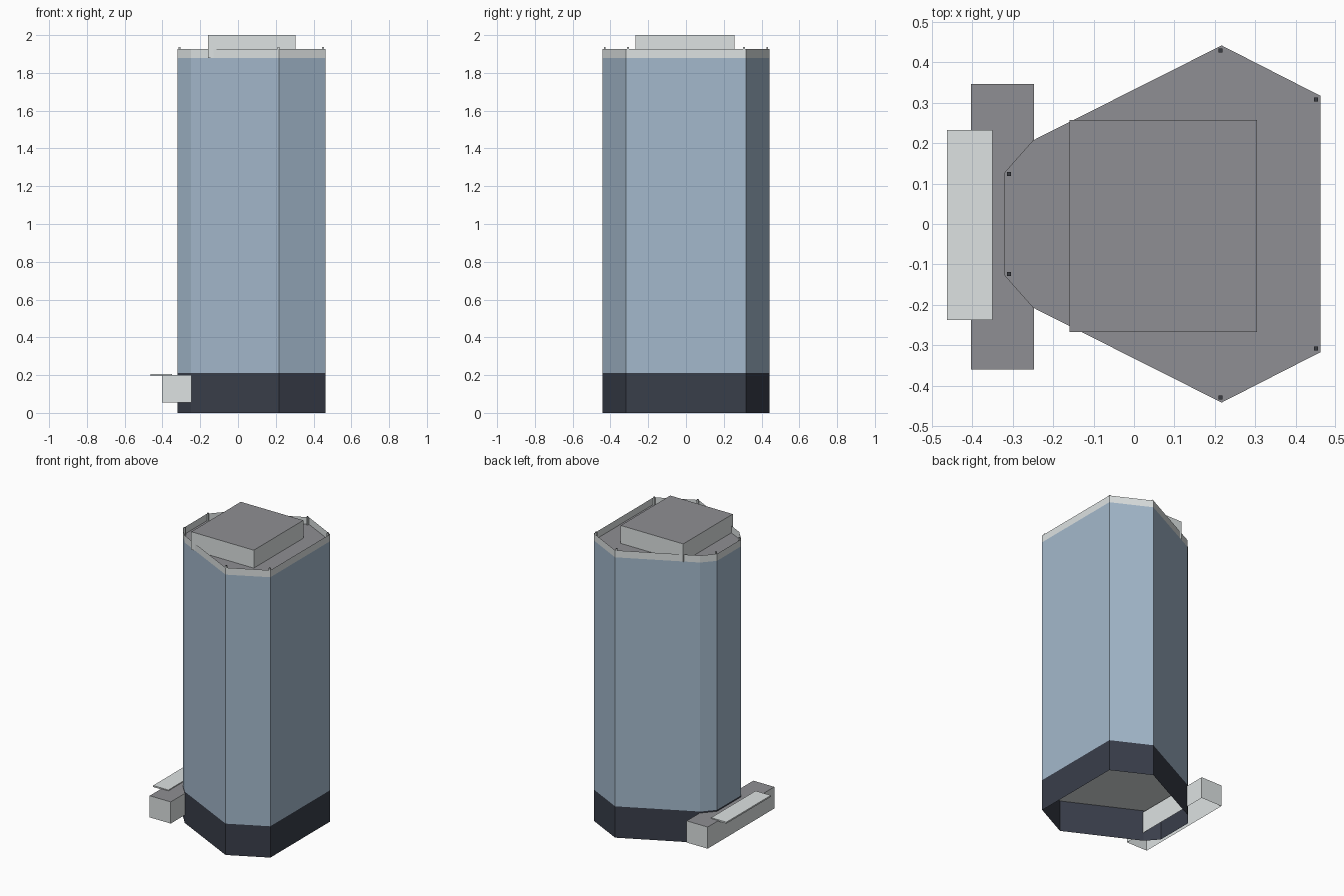
import bpy, bmesh

if "Cube" in bpy.data.objects:
    bpy.data.objects.remove(bpy.data.objects["Cube"])


def make_material(name, rgb):
    linear = [((c / 255 + 0.055) / 1.055) ** 2.4 for c in rgb]
    mat = bpy.data.materials.new(name)
    mat.use_nodes = True
    mat.diffuse_color = (*linear, 1)
    mat.node_tree.nodes["Principled BSDF"].inputs["Base Color"].default_value = (*linear, 1)
    return mat


glass = make_material("blue glass", (164, 185, 204))
plinth_dark = make_material("dark plinth", (57, 62, 74))
concrete = make_material("pale concrete", (221, 226, 226))
roof_grey = make_material("roof grey", (143, 143, 147))
post_dark = make_material("post dark", (58, 60, 66))


def finish(bm, name, *mats):
    mesh = bpy.data.meshes.new(name)
    bm.to_mesh(mesh)
    bm.free()
    for m in mats:
        mesh.materials.append(m)
    obj = bpy.data.objects.new(name, mesh)
    bpy.context.collection.objects.link(obj)


def wall_band(name, outline, z0, z1, mat):
    """Open ring of upright walls along the outline."""
    bm = bmesh.new()
    low, high = ([bm.verts.new((x, y, z)) for x, y in outline] for z in (z0, z1))
    n = len(outline)
    for i in range(n):
        j = (i + 1) % n
        bm.faces.new((low[i], low[j], high[j], high[i]))
    finish(bm, name, mat)


def slab(name, outline, z, mat, up=True):
    """Flat sheet filling the outline."""
    bm = bmesh.new()
    verts = [bm.verts.new((x, y, z)) for x, y in outline]
    bm.faces.new(verts if up else verts[::-1])
    finish(bm, name, mat)


def box(name, xs, ys, zs, side_mat, top_mat, open_bottom=False):
    """Box whose upward face has its own colour; the underside may be open."""
    bm = bmesh.new()
    bmesh.ops.create_cube(bm, size=1)
    for v in bm.verts:
        v.co = [r[0] + (c + 0.5) * (r[1] - r[0]) for c, r in zip(v.co, (xs, ys, zs))]
    bm.normal_update()
    for f in bm.faces:
        f.material_index = int(f.normal.z > 0.9)
    if open_bottom:
        under = [f for f in bm.faces if f.normal.z < -0.9]
        bmesh.ops.delete(bm, geom=under, context="FACES_ONLY")
    finish(bm, name, side_mat, top_mat)


# Eight-sided footprint, counter-clockwise
half = [(0.462, 0.317), (0.217, 0.442), (-0.25, 0.207), (-0.32, 0.128)]
footprint = half + [(x, -y) for x, y in reversed(half)]
BASE, ROOF, RIM = 0.21, 1.88, 1.927

# Tower: open plinth, glass shaft, low parapet
wall_band("plinth_walls", footprint, 0, BASE, plinth_dark)
wall_band("glass_walls", footprint, BASE, ROOF, glass)
wall_band("parapet", footprint, ROOF, RIM, concrete)
slab("plinth_soffit", footprint, BASE, concrete, up=False)
slab("roof_deck", footprint, ROOF, roof_grey)

# Slim corner posts with dark caps, rising just above the parapet
for x, y in ((0.451, 0.308), (0.214, 0.43), (-0.309, 0.124)):
    for side, sign in (("back", 1), ("front", -1)):
        cy = y * sign
        box(f"corner_post_{side}", (x - 0.005, x + 0.005), (cy - 0.005, cy + 0.005),
            (ROOF, 1.936), concrete, post_dark)

# Rooftop plant room
box("plant_room", (-0.16, 0.304), (-0.267, 0.258), (ROOF, 2.0), concrete, roof_grey,
    open_bottom=True)

# Entrance block, hollow from below, with flat canopy
box("entrance_block", (-0.403, -0.247), (-0.36, 0.346), (0.055, 0.2), concrete, roof_grey,
    open_bottom=True)
box("entrance_canopy", (-0.463, -0.35), (-0.238, 0.233), (0.196, 0.206), concrete, concrete)
